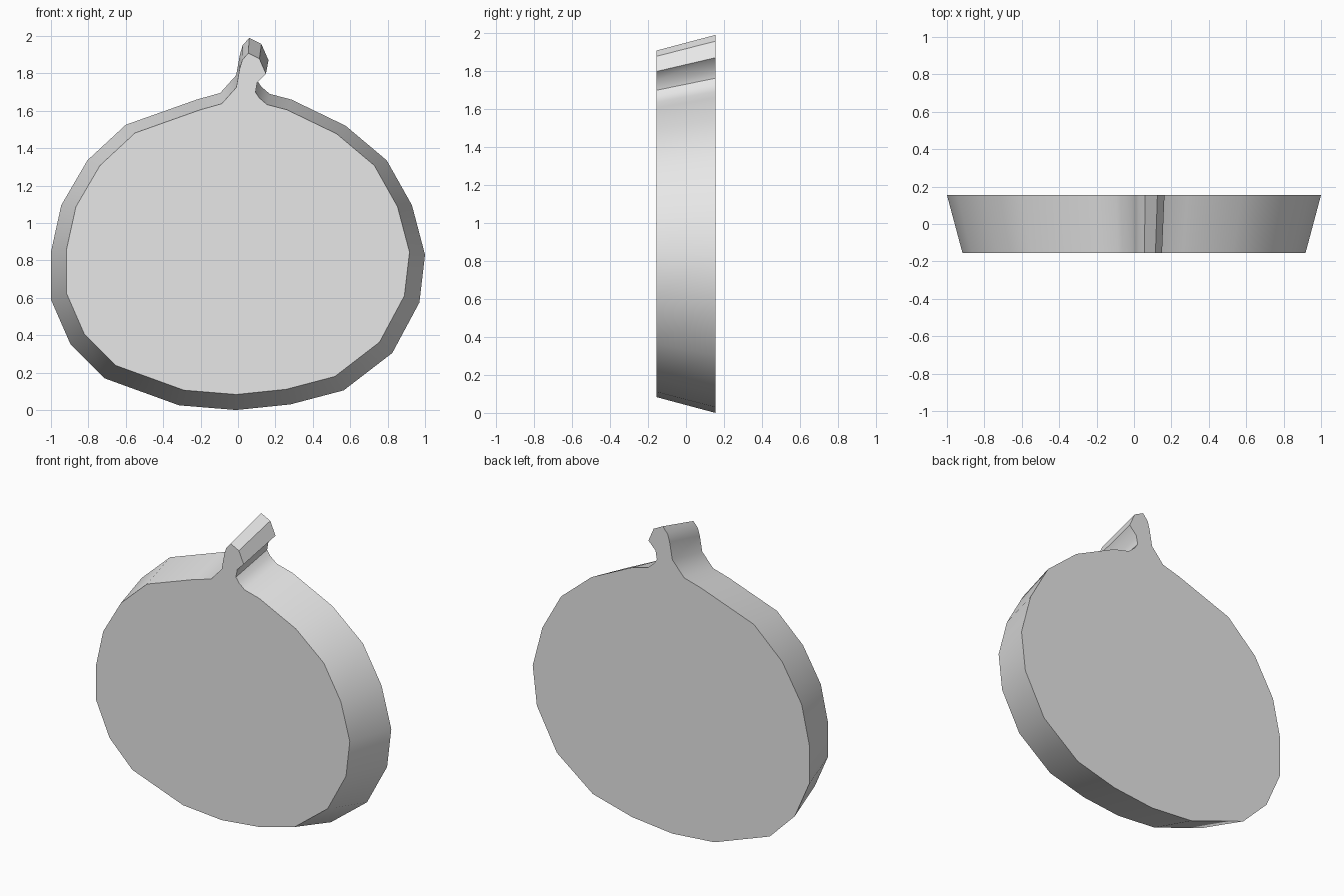
import bpy, bmesh, math

if "Cube" in bpy.data.objects:
    bpy.data.objects.remove(bpy.data.objects["Cube"], do_unlink=True)

# Plain light grey material
grey = bpy.data.materials.new("light grey")
grey.use_nodes = True
colour = (0.8, 0.8, 0.8, 1.0)
grey.diffuse_color = colour
grey.node_tree.nodes["Principled BSDF"].inputs["Base Color"].default_value = colour

# Back outline (x, z), clockwise from the stem tip
OUTLINE = [
    # stem tip and right side of the neck
    (0.06, 1.99), (0.125, 1.957), (0.163, 1.87), (0.112, 1.818),
    (0.102, 1.762), (0.125, 1.728), (0.17, 1.69),
    # round body
    (0.285, 1.66), (0.575, 1.52), (0.795, 1.335), (0.93, 1.095),
    (1.0, 0.83), (0.97, 0.575), (0.825, 0.305), (0.565, 0.105),
    (0.28, 0.03), (-0.01, 0.0), (-0.315, 0.025), (-0.715, 0.17),
    (-0.895, 0.35), (-1.0, 0.59), (-1.0, 0.845), (-0.945, 1.095),
    (-0.805, 1.335), (-0.6, 1.525), (-0.22, 1.66), (-0.095, 1.695),
    # left side of the neck
    (-0.01, 1.79), (0.01, 1.9), (0.025, 1.95),
]
HALF_DEPTH = 0.155
TAPER = 0.917      # the front outline is smaller than the back one
CENTRE_Z = 1.0

bm = bmesh.new()
back = [bm.verts.new((x, HALF_DEPTH, z)) for x, z in OUTLINE]
front = [bm.verts.new((x * TAPER, -HALF_DEPTH, CENTRE_Z + (z - CENTRE_Z) * TAPER))
         for x, z in OUTLINE]

# Flat caps and the sloping rim between them
bm.faces.new(back)
bm.faces.new(front[::-1])
n = len(OUTLINE)
for i in range(n):
    j = (i + 1) % n
    bm.faces.new((back[i], front[i], front[j], back[j]))
bmesh.ops.recalc_face_normals(bm, faces=bm.faces)

mesh = bpy.data.meshes.new("pumpkin_plate")
bm.to_mesh(mesh)
bm.free()
mesh.materials.append(grey)
plate = bpy.data.objects.new("pumpkin_plate", mesh)
bpy.context.collection.objects.link(plate)

# Smooth rim, sharp cap edges
bpy.ops.object.select_all(action='DESELECT')
plate.select_set(True)
bpy.context.view_layer.objects.active = plate
bpy.ops.object.shade_smooth_by_angle(angle=math.radians(35))
